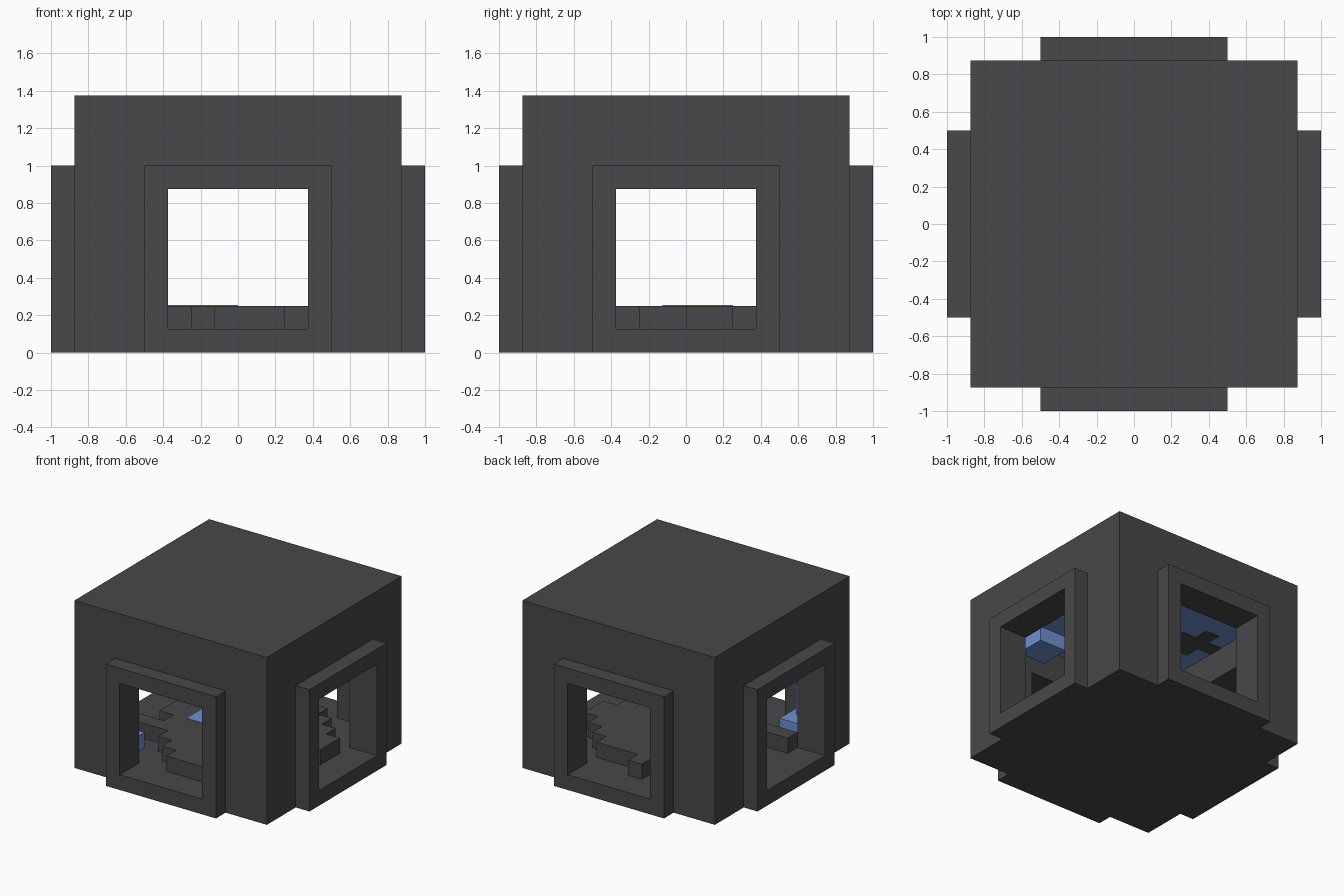
import bpy
import math
from mathutils import Matrix

U = 0.125  # block size

old = bpy.data.objects.get("Cube")
if old:
    bpy.data.objects.remove(old, do_unlink=True)


def material(name, color):
    m = bpy.data.materials.new(name)
    m.use_nodes = True
    m.diffuse_color = color
    m.node_tree.nodes["Principled BSDF"].inputs["Base Color"].default_value = color
    return m


stone = material("dark stone", (0.065, 0.065, 0.07, 1))
crystal = material("blue crystal", (0.16, 0.28, 0.63, 1))


def box(name, lo, hi, mat):
    """Box between two corners given in block units."""
    verts = [(x * U, y * U, z * U) for x in (lo[0], hi[0])
             for y in (lo[1], hi[1]) for z in (lo[2], hi[2])]
    faces = [(0, 1, 3, 2), (4, 6, 7, 5), (0, 4, 5, 1),
             (2, 3, 7, 6), (0, 2, 6, 4), (1, 5, 7, 3)]
    mesh = bpy.data.meshes.new(name)
    mesh.from_pydata(verts, [], faces)
    mesh.materials.append(mat)
    ob = bpy.data.objects.new(name, mesh)
    bpy.context.collection.objects.link(ob)
    return ob


def carve(ob, cutters):
    """Subtract boxes from an object and keep the plain result."""
    helpers = []
    for lo, hi in cutters:
        c = box("cutter", lo, hi, stone)
        c.hide_render = True
        mod = ob.modifiers.new("cut", 'BOOLEAN')
        mod.operation, mod.solver, mod.object = 'DIFFERENCE', 'EXACT', c
        helpers.append(c)
    bpy.context.view_layer.update()
    dg = bpy.context.evaluated_depsgraph_get()
    mesh = bpy.data.meshes.new_from_object(ob.evaluated_get(dg))
    ob.modifiers.clear()
    ob.data = mesh
    for c in helpers:
        bpy.data.objects.remove(c, do_unlink=True)


# Hollow room with a doorway through each wall
room = box("room_shell", (-7, -7, 0), (7, 7, 11), stone)
carve(room, [((-6, -6, 1), (6, 6, 9)),
             ((-9, -3, 1), (9, 3, 7)),
             ((-3, -9, 1), (3, 9, 7))])

# Raised frames around the four doorways
for i, side in enumerate(("front", "left", "back", "right")):
    frame = box(side + "_door_frame", (-4, -8, 0), (4, -7, 8), stone)
    carve(frame, [((-3, -9, 1), (3, -6, 7))])
    frame.data.transform(Matrix.Rotation(i * math.pi / 2, 4, 'Z'))

# Ragged stone platform on the floor, one strip per row of blocks
rows = [(-1, 2), (-2, 3), (-3, 4), (-6, 4), (-4, 5), (-5, 5),
        (-5, 6), (-5, 6), (-5, 5), (-4, 4), (-4, 3), (-1, 0)]
for i, (a, b) in enumerate(rows):
    box("floor_platform_row", (a, i - 6, 1), (b, i - 5, 2), stone)

# Crystal inlay on the platform and lining under the roof
box("floor_inlay", (-3, -1, 2), (0, 2, 2.03), crystal)
box("ceiling_lining", (-6, -6, 8.96), (6, 6, 9), crystal)
for lo, hi in (((-5, -1), (-4, 2)), ((-4, -1), (-3, 1)), ((-6, 0), (-5, 1))):
    box("ceiling_patch", (*lo, 8.92), (*hi, 8.96), stone)

# Crystal clusters in the corners
box("corner_crystal_base", (-6, -6, 1), (-4, -4, 2), crystal)
box("corner_crystal_column", (-6, -6, 2), (-4.5, -5, 4), crystal)
box("hanging_crystal", (2, -6, 8), (4, -4, 8.96), crystal)
